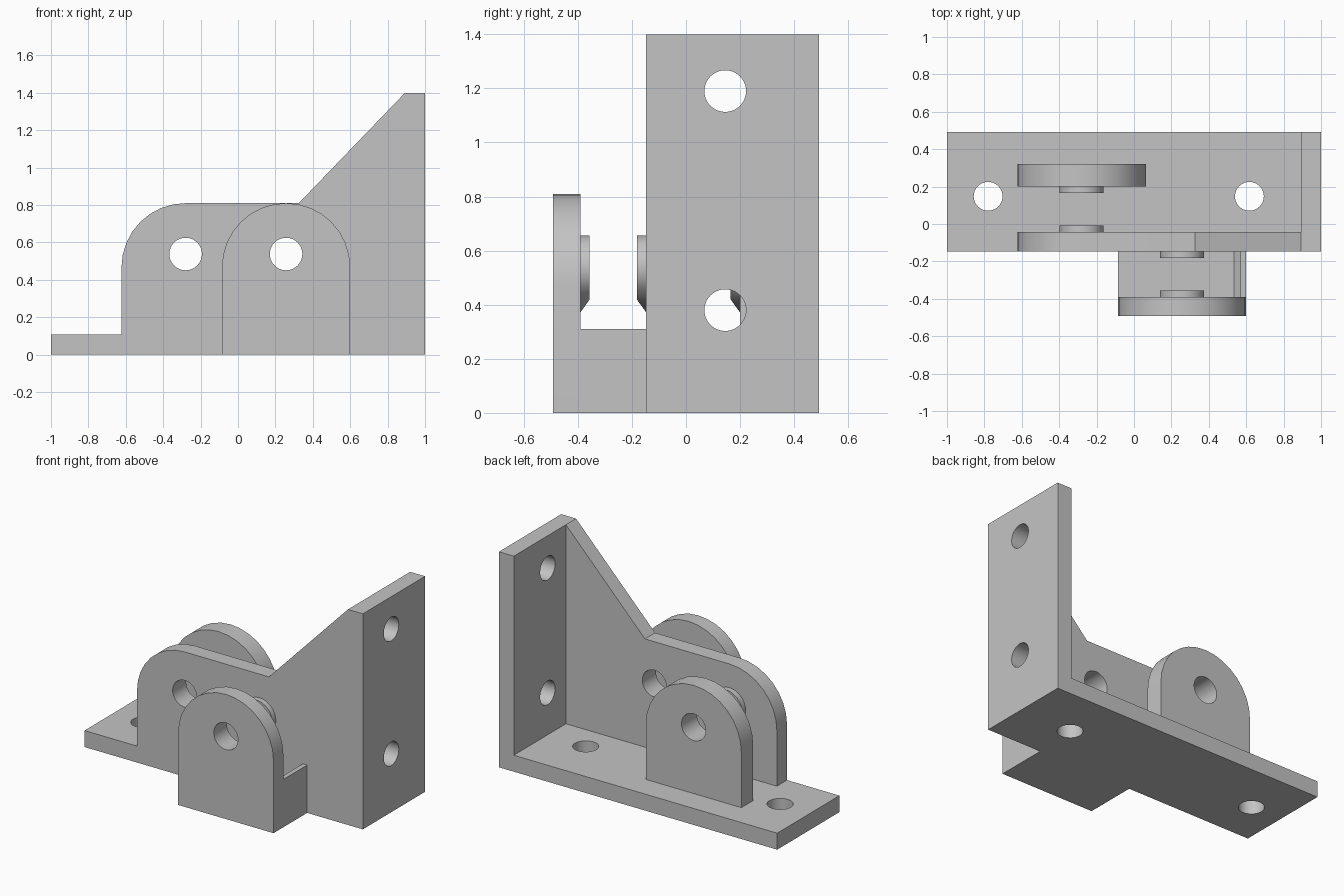
import bpy, bmesh, math
from mathutils import Matrix

if "Cube" in bpy.data.objects:
    bpy.data.objects.remove(bpy.data.objects["Cube"], do_unlink=True)

grey = bpy.data.materials.new("plain grey")
grey.use_nodes = True
grey.diffuse_color = (0.55, 0.55, 0.55, 1)
grey.node_tree.nodes["Principled BSDF"].inputs["Base Color"].default_value = (0.55, 0.55, 0.55, 1)

THICK = 0.107               # plate thickness
AXLE_Z = 0.538              # height of the axle holes
ARCH_Z, ARCH_R = 0.467, 0.343
REAR_X, FRONT_X = -0.28, 0.257
WEB_FRONT, WEB_BACK = -0.147, -0.043
BACK, FRONT = 0.492, -0.492
BOSS_R, BOSS_LEN = 0.118, 0.035


def make_object(name, bm):
    bmesh.ops.recalc_face_normals(bm, faces=bm.faces)
    mesh = bpy.data.meshes.new(name)
    bm.to_mesh(mesh)
    bm.free()
    mesh.materials.append(grey)
    obj = bpy.data.objects.new(name, mesh)
    bpy.context.collection.objects.link(obj)
    return obj


def prism(name, outline, y0, y1):
    """Extrude an x-z outline from y0 to y1."""
    bm = bmesh.new()
    face = bm.faces.new([bm.verts.new((x, y0, z)) for x, z in outline])
    ext = bmesh.ops.extrude_face_region(bm, geom=[face])
    verts = [v for v in ext["geom"] if isinstance(v, bmesh.types.BMVert)]
    bmesh.ops.translate(bm, verts=verts, vec=(0, y1 - y0, 0))
    return make_object(name, bm)


def box(name, x0, x1, y0, y1, z0, z1):
    return prism(name, [(x0, z0), (x1, z0), (x1, z1), (x0, z1)], y0, y1)


def arc(cx, cz, r, start, end, steps):
    angles = [math.radians(start + (end - start) * i / steps) for i in range(steps + 1)]
    return [(cx + r * math.cos(a), cz + r * math.sin(a)) for a in angles]


def boss(name, x, y, direction):
    """Round spacer with a tapered support below it."""
    bm = bmesh.new()
    for px, pz in arc(x, AXLE_Z, BOSS_R, 0, 360, 40)[:-1]:
        bm.verts.new((px, y, pz))
        bm.verts.new((px, y + direction * BOSS_LEN, pz))
    bm.verts.new((x, y, AXLE_Z - BOSS_R * math.sqrt(2)))
    bmesh.ops.convex_hull(bm, input=bm.verts)
    bmesh.ops.dissolve_limit(bm, angle_limit=0.01, verts=bm.verts, edges=bm.edges)
    return make_object(name, bm)


def drill(obj, axis, centre, r):
    """Cut a round through hole along an axis."""
    bm = bmesh.new()
    bmesh.ops.create_cone(bm, cap_ends=True, segments=40, radius1=r, radius2=r, depth=3)
    turn = {"X": Matrix.Rotation(math.pi / 2, 4, "Y"),
            "Y": Matrix.Rotation(math.pi / 2, 4, "X"),
            "Z": Matrix.Identity(4)}[axis]
    bmesh.ops.transform(bm, matrix=Matrix.Translation(centre) @ turn, verts=bm.verts)
    cutter = make_object("hole_cutter", bm)
    cutter.hide_render = True
    mod = obj.modifiers.new("hole", "BOOLEAN")
    mod.operation, mod.solver, mod.object = "DIFFERENCE", "EXACT", cutter
    bpy.context.view_layer.objects.active = obj
    bpy.ops.object.modifier_apply(modifier=mod.name)
    bpy.data.objects.remove(cutter, do_unlink=True)


# Base and end plates with screw holes
base = box("base_plate", -1, 1 - THICK, WEB_FRONT, BACK, 0, THICK)
end = box("end_plate", 1 - THICK, 1, WEB_FRONT, BACK, 0, 1.4)
for x in (-0.78, 0.617):
    drill(base, "Z", (x, 0.148, 0), 0.077)
for z in (0.38, 1.19):
    drill(end, "X", (1, 0.145, z), 0.077)

# Middle web with rounded shoulder and sloped brace
web = prism("middle_web",
            [(REAR_X - ARCH_R, THICK)] + arc(REAR_X, ARCH_Z, ARCH_R, 180, 90, 8)
            + [(0.325, 0.81), (1 - THICK, 1.4), (1 - THICK, THICK)],
            WEB_FRONT, WEB_BACK)


# Round-topped outer lugs
def lug(name, x, z0, y0, y1):
    outline = [(x - ARCH_R, z0)] + arc(x, ARCH_Z, ARCH_R, 180, 0, 16) + [(x + ARCH_R, z0)]
    return prism(name, outline, y0, y1)


rear_lug = lug("rear_lug", REAR_X, THICK, 0.2, 0.322)
front_lug = lug("front_lug", FRONT_X, 0, FRONT, -0.391)

# Floor joining the front lug to the web, with a low side wall
prism("front_floor",
      [(FRONT_X - ARCH_R, 0), (0.6, 0), (0.6, 0.311), (0.57, 0.311),
       (0.57, THICK + 0.035), (0.535, THICK), (FRONT_X - ARCH_R, THICK)],
      -0.391, WEB_FRONT)

# Spacer bosses and axle holes
rear_parts = [rear_lug, web,
              boss("rear_lug_boss", REAR_X, 0.2, -1),
              boss("web_rear_boss", REAR_X, WEB_BACK, 1)]
front_parts = [front_lug, web,
               boss("front_lug_boss", FRONT_X, -0.391, 1),
               boss("web_front_boss", FRONT_X, WEB_FRONT, -1)]
for x, parts in ((REAR_X, rear_parts), (FRONT_X, front_parts)):
    for part in parts:
        drill(part, "Y", (x, 0, AXLE_Z), 0.087)

# Smooth the round surfaces and keep the edges crisp
bpy.ops.object.select_all(action="DESELECT")
for part in {base, end, *rear_parts, *front_parts}:
    part.select_set(True)
bpy.context.view_layer.objects.active = web
bpy.ops.object.shade_smooth_by_angle(angle=math.radians(25))
